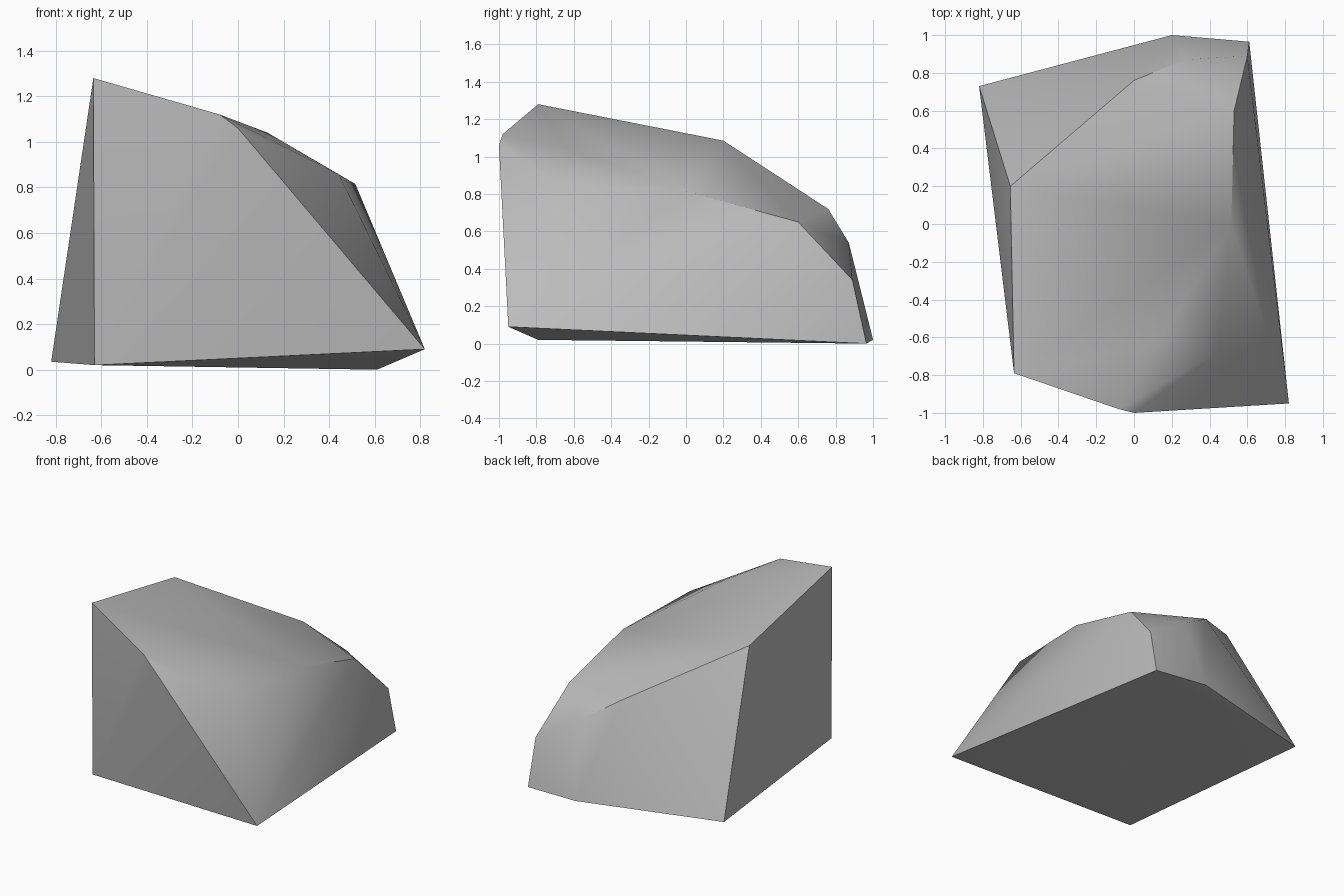
import bpy
import bmesh
import math

cube = bpy.data.objects.get("Cube")
if cube:
    bpy.data.objects.remove(cube, do_unlink=True)

# Plain stone colour
stone = bpy.data.materials.new("stone_grey")
stone.use_nodes = True
grey = (0.5, 0.5, 0.5, 1)
stone.diffuse_color = grey
bsdf = next(n for n in stone.node_tree.nodes if n.type == "BSDF_PRINCIPLED")
bsdf.inputs["Base Color"].default_value = grey
bsdf.inputs["Roughness"].default_value = 0.9

# Corners of the chipped boulder
base = [(-0.82, 0.73, 0.035), (-0.63, -0.79, 0.02), (0.82, -0.95, 0.09),
        (0.61, 0.965, 0), (0.2, 1, 0.02)]
crown = [(-0.635, -0.79, 1.28), (-0.655, 0.2, 1.085), (-0.08, -0.98, 1.12),
         (0, -1, 1.06), (0.13, -0.63, 1.04)]
shoulder = [(0.445, -0.68, 0.855), (0.515, 0, 0.815), (0.53, 0.6, 0.65),
            (0.6, 0.89, 0.34), (0, 0.76, 0.72), (0.27, 0.87, 0.54)]

# Wrap the corners in a faceted shell
bm = bmesh.new()
for point in base + crown + shoulder:
    bm.verts.new(point)
bmesh.ops.convex_hull(bm, input=bm.verts)
bmesh.ops.recalc_face_normals(bm, faces=bm.faces)
mesh = bpy.data.meshes.new("boulder")
bm.to_mesh(mesh)
bm.free()
mesh.materials.append(stone)
boulder = bpy.data.objects.new("boulder", mesh)
bpy.context.collection.objects.link(boulder)

# Worn, rounded crown with crisp outer breaks
bpy.ops.object.select_all(action="DESELECT")
boulder.select_set(True)
bpy.context.view_layer.objects.active = boulder
bpy.ops.object.shade_smooth_by_angle(angle=math.radians(40))
